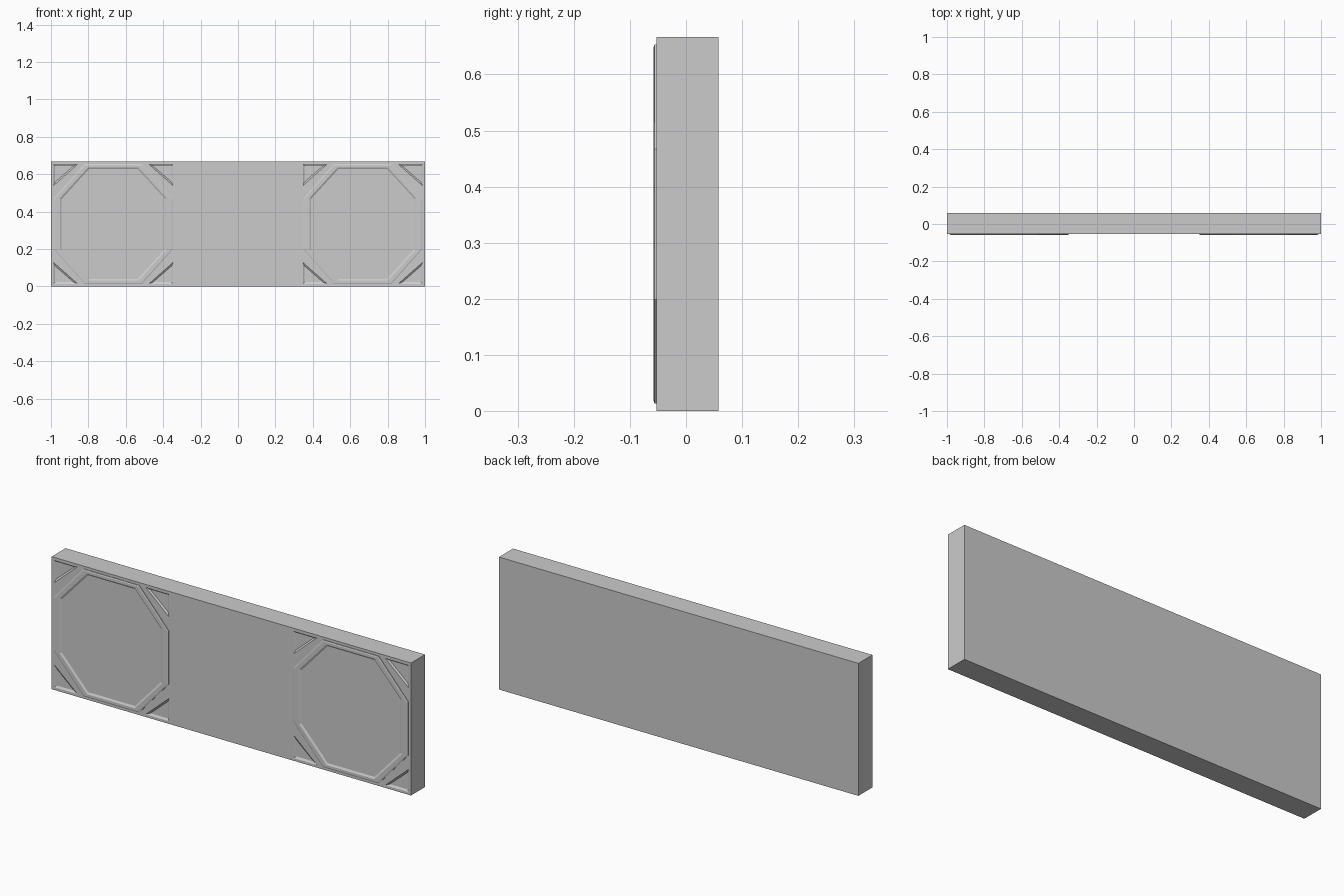
import bpy, bmesh

if "Cube" in bpy.data.objects:
    bpy.data.objects.remove(bpy.data.objects["Cube"])

FRONT, BACK, TRIM = -0.053, 0.058, -0.058
H = 2 / 3
MID = H / 2


def finish(name, bm):
    bmesh.ops.recalc_face_normals(bm, faces=bm.faces)
    me = bpy.data.meshes.new(name)
    bm.to_mesh(me)
    bm.free()
    ob = bpy.data.objects.new(name, me)
    bpy.context.collection.objects.link(ob)
    return ob


def loft(name, loops, closed=False):
    """Bridge successive point loops; capped ends, or a closed ring."""
    bm = bmesh.new()
    vs = [[bm.verts.new(p) for p in lp] for lp in loops]
    n = len(vs[0])
    pairs = list(zip(vs, vs[1:])) + ([(vs[-1], vs[0])] if closed else [])
    for a, b in pairs:
        for i in range(n):
            j = (i + 1) % n
            bm.faces.new((a[i], a[j], b[j], b[i]))
    if not closed:
        bm.faces.new(vs[0])
        bm.faces.new(vs[-1])
    return finish(name, bm)


def rect(cx, y):
    return [(cx + sx * MID, y, MID + sz * MID)
            for sx, sz in ((-1, -1), (1, -1), (1, 1), (-1, 1))]


def octagon(cx, y, w, fw, h, fh):
    pts = [(w, -fh), (w, fh), (fw, h), (-fw, h),
           (-w, fh), (-w, -fh), (-fw, -h), (fw, -h)]
    return [(cx + a, y, MID + b) for a, b in pts]


def corner(cx, y, sx, sz, inset):
    a, b = 0.32 - inset, 0.32 - inset
    lx, lz = 0.13 - 3.4 * inset, 0.115 - 3.2 * inset
    return [(cx + sx * u, y, MID + sz * v)
            for u, v in ((a, b), (a - lx, b), (a, b - lz))]


# plain middle panel
loft("middle_panel", [rect(0, FRONT), rect(0, BACK)])

for side, cx in (("left", -H), ("right", H)):
    # end panel
    panel = loft(side + "_panel", [rect(cx, FRONT), rect(cx, BACK)])

    # sunken corner triangles with sloped walls
    for sx in (-1, 1):
        for sz in (-1, 1):
            cut = loft("corner_cutter", [corner(cx, FRONT - 0.004, sx, sz, 0),
                                         corner(cx, FRONT, sx, sz, 0),
                                         corner(cx, FRONT + 0.006, sx, sz, 0.009)])
            cut.hide_render = True
            mod = panel.modifiers.new("corner_recess", "BOOLEAN")
            mod.operation = "DIFFERENCE"
            mod.solver = "EXACT"
            mod.object = cut
            bpy.context.view_layer.objects.active = panel
            bpy.ops.object.modifier_apply(modifier=mod.name)
            bpy.data.objects.remove(cut)

    # raised octagonal frame
    loft(side + "_octagon_frame", [
        octagon(cx, FRONT + 0.003, 0.320, 0.155, 0.320, 0.134),
        octagon(cx, TRIM + 0.002, 0.320, 0.155, 0.320, 0.134),
        octagon(cx, TRIM, 0.312, 0.151, 0.314, 0.134),
        octagon(cx, TRIM, 0.285, 0.134, 0.303, 0.138),
        octagon(cx, FRONT, 0.276, 0.130, 0.294, 0.134),
        octagon(cx, FRONT + 0.003, 0.276, 0.130, 0.294, 0.134),
    ], closed=True)
